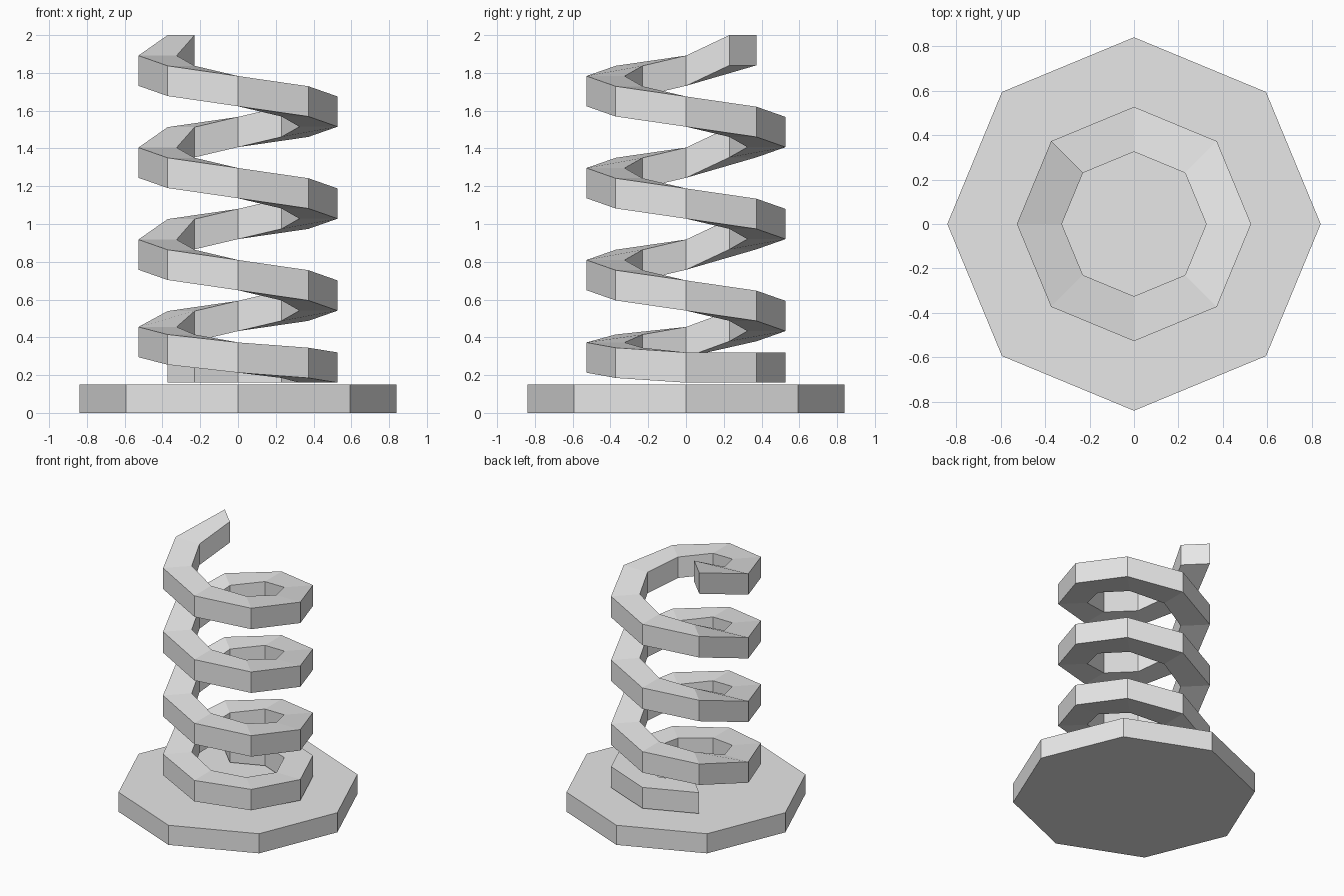
import bpy
import bmesh
from math import cos, sin, radians

cube = bpy.data.objects.get("Cube")
if cube:
    bpy.data.objects.remove(cube, do_unlink=True)

grey = bpy.data.materials.new("light_grey")
grey.use_nodes = True
grey.diffuse_color = (0.8, 0.8, 0.8, 1)
grey.node_tree.nodes["Principled BSDF"].inputs["Base Color"].default_value = (0.8, 0.8, 0.8, 1)


def add_part(name, bm):
    bmesh.ops.recalc_face_normals(bm, faces=bm.faces)
    mesh = bpy.data.meshes.new(name)
    bm.to_mesh(mesh)
    bm.free()
    mesh.materials.append(grey)
    obj = bpy.data.objects.new(name, mesh)
    bpy.context.collection.objects.link(obj)
    return obj


# Octagonal base slab
BASE_RADIUS, BASE_HEIGHT = 0.84, 0.15
bm = bmesh.new()
bottom = bm.faces.new([bm.verts.new((BASE_RADIUS * cos(radians(45 * i)),
                                     BASE_RADIUS * sin(radians(45 * i)), 0))
                       for i in range(8)])
extruded = bmesh.ops.extrude_face_region(bm, geom=[bottom], use_keep_orig=True)
top_verts = [v for v in extruded["geom"] if isinstance(v, bmesh.types.BMVert)]
bmesh.ops.translate(bm, verts=top_verts, vec=(0, 0, BASE_HEIGHT))
add_part("base", bm)

# Top height of the coil at each eighth of a turn: flat seat, eased start, regular turns
INNER, OUTER, THICK = 0.325, 0.527, 0.16
STEP = 0.0541
heights = [0.32, 0.32, 0.32, 0.32, 0.345, 0.373, 0.415, 0.455, 0.539]
for turn in range(3):
    for eighth in range(8):
        rise = 2 * STEP if eighth == 7 else STEP
        heights.append(heights[-1] + rise)
heights[-1] = 2.0

# Square-section spring, winding clockwise as it climbs
bm = bmesh.new()
rings = []
for i, z in enumerate(heights):
    a = radians(135 - 45 * i)
    corners = ((INNER, z - THICK), (OUTER, z - THICK), (OUTER, z), (INNER, z))
    rings.append([bm.verts.new((r * cos(a), r * sin(a), h)) for r, h in corners])
for low, high in zip(rings, rings[1:]):
    for k in range(4):
        n = (k + 1) % 4
        bm.faces.new((low[k], low[n], high[n], high[k]))
bm.faces.new(rings[0])
bm.faces.new(rings[-1])
add_part("coil_spring", bm)
